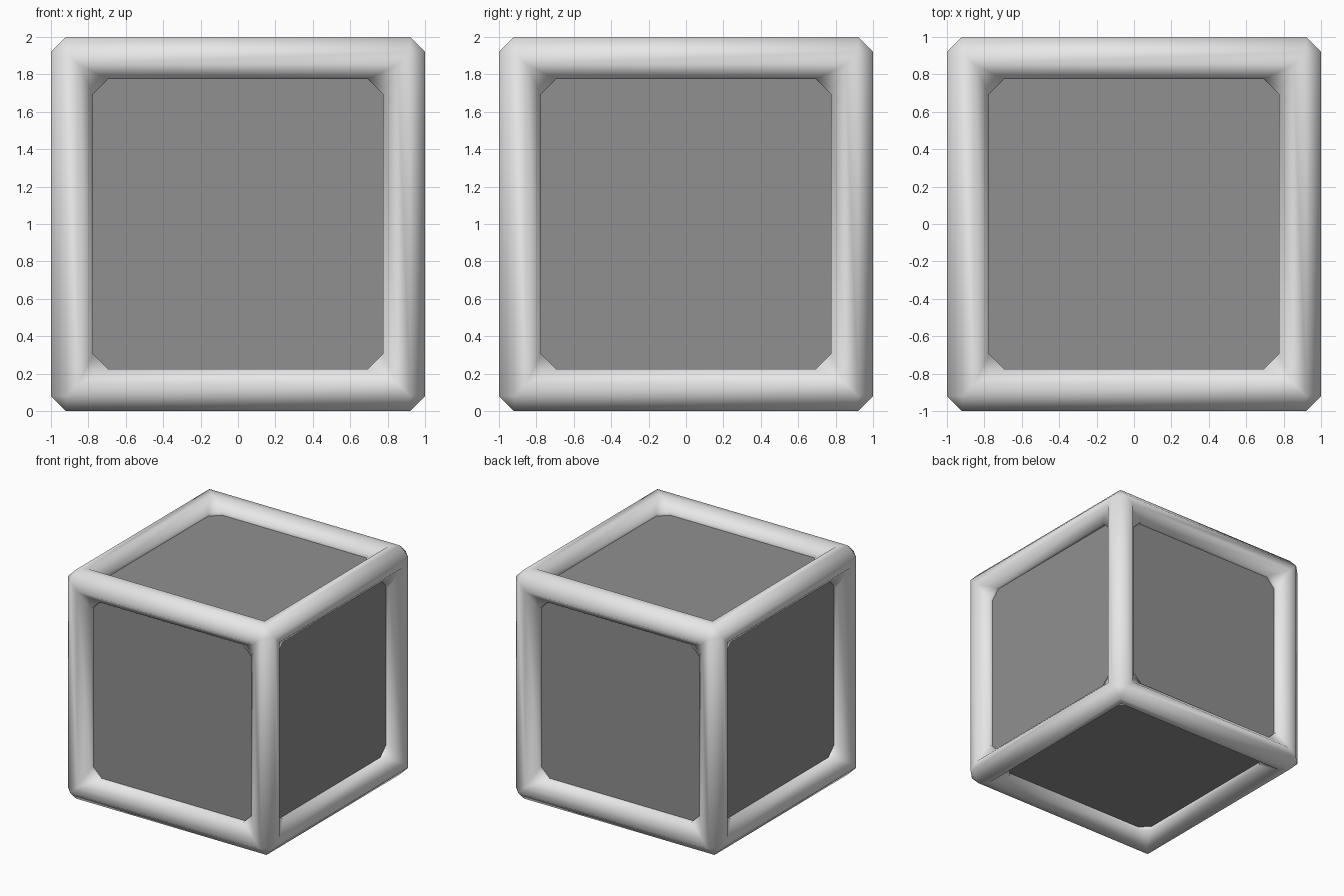
import bpy, bmesh
from mathutils import Matrix

if "Cube" in bpy.data.objects:
    bpy.data.objects.remove(bpy.data.objects["Cube"])

BAR = 0.225      # thickness of the frame bars
CHAMFER = 0.08   # cut on every bar edge


def material(name, value):
    m = bpy.data.materials.new(name)
    m.diffuse_color = (value, value, value, 1)
    m.use_nodes = True
    m.node_tree.nodes["Principled BSDF"].inputs["Base Color"].default_value = m.diffuse_color
    return m


def make_object(name, bm, mat):
    bmesh.ops.recalc_face_normals(bm, faces=bm.faces[:])
    me = bpy.data.meshes.new(name)
    bm.to_mesh(me)
    bm.free()
    me.materials.append(mat)
    ob = bpy.data.objects.new(name, me)
    bpy.context.collection.objects.link(ob)
    return ob


def cube(size):
    bm = bmesh.new()
    bmesh.ops.create_cube(bm, size=size, matrix=Matrix.Translation((0, 0, 1)))
    return bm


# Open cube frame: inset each side, push the opening inwards, remove its cap
bm = cube(2)
caps = bm.faces[:]
bmesh.ops.inset_individual(bm, faces=caps, thickness=BAR, use_even_offset=True)
inward = {f: -f.normal * BAR for f in caps}
for f, move in inward.items():
    res = bmesh.ops.extrude_discrete_faces(bm, faces=[f])
    cap = res["faces"][0]
    rim = [(l.vert.co - move).copy() for l in cap.loops]
    inner = [l.vert for l in cap.loops]
    for v in inner:
        v.co += move
    bm.faces.remove(cap)
bmesh.ops.remove_doubles(bm, verts=bm.verts[:], dist=0.001)
bm.normal_update()
frame = make_object("frame", bm, material("light grey", 0.8))

# Chamfered bars with soft shading
bev = frame.modifiers.new("chamfer", "BEVEL")
bev.width = CHAMFER
bev.segments = 1
bev.limit_method = "ANGLE"
bev.use_clamp_overlap = False
for p in frame.data.polygons:
    p.use_smooth = True

# Flat panels at mid depth of the bars
make_object("panels", cube(2 - BAR), material("mid grey", 0.28))
